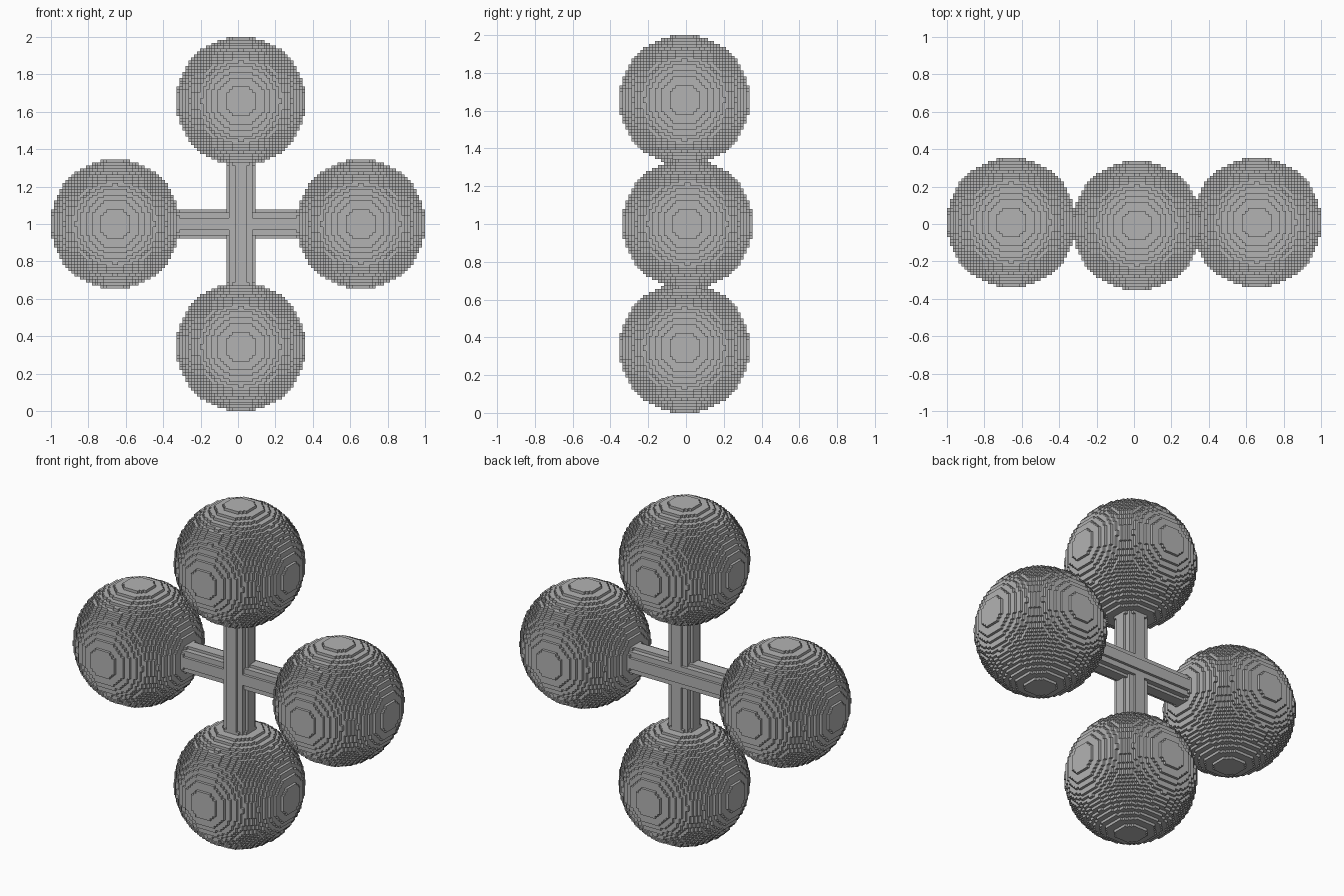
import bpy

if "Cube" in bpy.data.objects:
    bpy.data.objects.remove(bpy.data.objects["Cube"])

H = 1 / 64            # edge length of one block
BALL_R2 = 490         # squared ball radius, in blocks
BAR_R2 = 25           # squared bar radius, in blocks

grey = bpy.data.materials.new("plain grey")
grey.diffuse_color = (0.45, 0.45, 0.45, 1)
grey.use_nodes = True
grey.node_tree.nodes["Principled BSDF"].inputs["Base Color"].default_value = grey.diffuse_color


def ball(cx, cy, cz):
    """Blocks whose centres lie inside a ball."""
    span = range(-23, 23)
    return {(cx + i, cy + j, cz + k) for i in span for j in span for k in span
            if (i + .5) ** 2 + (j + .5) ** 2 + (k + .5) ** 2 <= BALL_R2}


def bar(axis, centre, lo, hi):
    """Blocks whose centres lie inside a round bar along an axis."""
    cells = set()
    a, b = [n for n in range(3) if n != axis]
    for i in range(-6, 6):
        for j in range(-6, 6):
            if (i + .5) ** 2 + (j + .5) ** 2 <= BAR_R2:
                for t in range(lo, hi):
                    c = [0, 0, 0]
                    c[a], c[b], c[axis] = centre[a] + i, centre[b] + j, t
                    cells.add(tuple(c))
    return cells


# Parts: the sideways pair sits one block behind the upright pair
parts = {
    "left_ball": ball(-42, 1, 64),
    "right_ball": ball(42, 1, 64),
    "top_ball": ball(1, 0, 106),
    "bottom_ball": ball(1, 0, 22),
    "upright_bar": bar(2, (1, 0, 0), 30, 98),
    "cross_bar": bar(0, (0, 1, 64), -34, 34),
}

# Each block belongs to one part only, so no hidden faces are made
solid = set()
for name in parts:
    parts[name] -= solid
    solid |= parts[name]


def build(name, cells):
    """Skin the exposed sides of the blocks."""
    index, verts, faces = {}, [], []
    for c in cells:
        for axis in range(3):
            u, v = (axis + 1) % 3, (axis + 2) % 3
            for side in (0, 1):
                n = list(c)
                n[axis] += 2 * side - 1
                if tuple(n) in solid:
                    continue
                quad = []
                for du, dv in ((0, 0), (1, 0), (1, 1), (0, 1)):
                    p = list(c)
                    p[axis] += side
                    p[u] += du
                    p[v] += dv
                    p = tuple(p)
                    if p not in index:
                        index[p] = len(verts)
                        verts.append((p[0] * H, (p[1] - .5) * H, p[2] * H))
                    quad.append(index[p])
                faces.append(quad if side else quad[::-1])
    mesh = bpy.data.meshes.new(name)
    mesh.from_pydata(verts, [], faces)
    mesh.materials.append(grey)
    mesh.update()
    bpy.context.collection.objects.link(bpy.data.objects.new(name, mesh))


for name, cells in parts.items():
    build(name, cells)
